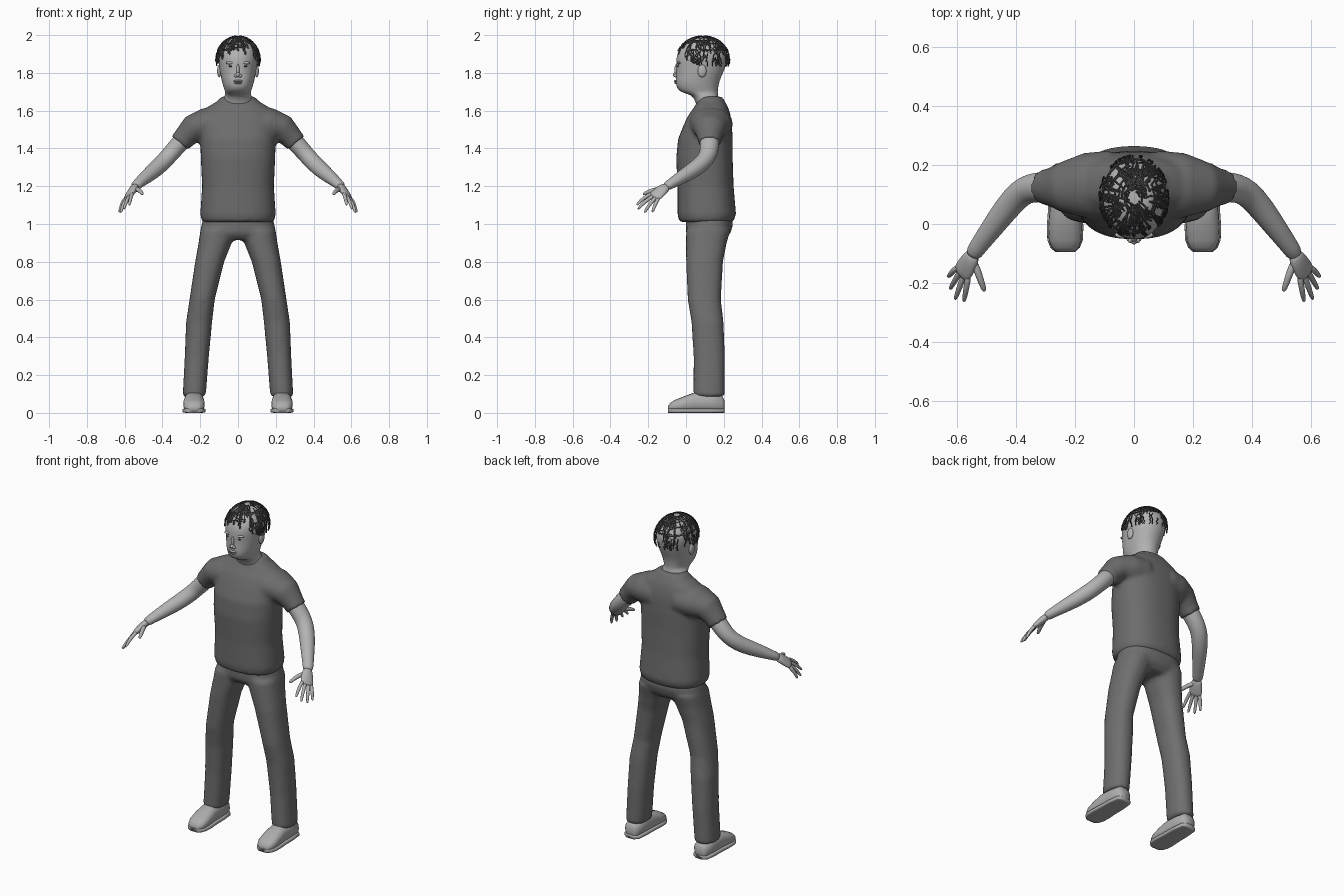
import bpy, bmesh, math, random
from mathutils import Vector

if "Cube" in bpy.data.objects:
    bpy.data.objects.remove(bpy.data.objects["Cube"])


def material(name, v):
    m = bpy.data.materials.new(name)
    m.use_nodes = True
    m.diffuse_color = (v, v, v, 1)
    bsdf = m.node_tree.nodes["Principled BSDF"]
    bsdf.inputs["Base Color"].default_value = (v, v, v, 1)
    bsdf.inputs["Roughness"].default_value = 0.8
    return m


SKIN = material("light grey skin", 0.45)
SHIRT = material("dark grey shirt", 0.15)
TROUSERS = material("dark grey trousers", 0.16)
SHOE = material("light grey shoes", 0.42)
HAIR = material("charcoal hair", 0.07)
X, Y, Z = Vector((1, 0, 0)), Vector((0, 1, 0)), Vector((0, 0, 1))


def spow(v, p):
    return math.copysign(abs(v) ** (2 / p), v)


def loft(bm, sections, normal=None, ref=X, p=2.0, n=24):
    """Skin rings (x, y, z, ru, rv); rings face the path unless a normal is given."""
    centres = [Vector(s[:3]) for s in sections]
    rings = []
    for i, s in enumerate(sections):
        t = normal or (centres[min(i + 1, len(centres) - 1)] - centres[max(i - 1, 0)]).normalized()
        u = (ref - t * ref.dot(t)).normalized()
        v = t.cross(u)
        ring = []
        for k in range(n):
            a = math.tau * k / n
            ring.append(bm.verts.new(centres[i] + u * s[3] * spow(math.cos(a), p)
                                     + v * s[4] * spow(math.sin(a), p)))
        rings.append(ring)
    for r, q in zip(rings, rings[1:]):
        for k in range(n):
            bm.faces.new((r[k], r[(k + 1) % n], q[(k + 1) % n], q[k]))
    bm.faces.new(rings[0][::-1])
    bm.faces.new(rings[-1])


def ball(bm, centre, size):
    res = bmesh.ops.create_uvsphere(bm, u_segments=16, v_segments=10, radius=1)
    for v in res["verts"]:
        v.co = Vector(centre) + Vector(a * b for a, b in zip(v.co, size))


def finish(name, bm, mat, voxel=0, subdiv=0, smooth=5):
    bmesh.ops.recalc_face_normals(bm, faces=bm.faces)
    me = bpy.data.meshes.new(name)
    bm.to_mesh(me)
    bm.free()
    me.materials.append(mat)
    me.polygons.foreach_set("use_smooth", [True] * len(me.polygons))
    ob = bpy.data.objects.new(name, me)
    bpy.context.collection.objects.link(ob)
    if voxel:
        m = ob.modifiers.new("blend", "REMESH")
        m.mode, m.voxel_size, m.use_smooth_shade = "VOXEL", voxel, True
        m = ob.modifiers.new("soften", "SMOOTH")
        m.factor, m.iterations = 0.5, smooth
    if subdiv:
        m = ob.modifiers.new("subdivide", "SUBSURF")
        m.levels = m.render_levels = subdiv
    return ob


def slices(rows):
    """Turn (z, front, back, half width) into level rings on the centre line."""
    return [(0, (f + b) / 2, z, w, (b - f) / 2) for z, f, b, w in rows]


def sided(sections, s):
    return [(s * q[0],) + tuple(q[1:]) for q in sections]


# T-shirt: torso blended with both sleeves
bm = bmesh.new()
loft(bm, slices([(1.01, -.035, .25, .19), (1.05, -.045, .265, .2), (1.2, -.045, .252, .19),
                 (1.35, -.052, .247, .197), (1.45, -.042, .247, .2), (1.53, -.01, .243, .2),
                 (1.58, .015, .235, .195), (1.62, .045, .222, .16), (1.65, .06, .205, .11),
                 (1.675, .075, .19, .088)]), Z, p=2.4, n=40)
sleeve = [(.08, .13, 1.53, .09, .12), (.17, .13, 1.525, .09, .11), (.24, .125, 1.505, .074, .086),
          (.285, .125, 1.455, .06, .064), (.308, .125, 1.428, .057, .06)]
for s in (1, -1):
    loft(bm, sided(sleeve, s), ref=Z)
finish("t_shirt", bm, SHIRT, voxel=0.012)

# Trousers: hips blended with both legs
bm = bmesh.new()
loft(bm, slices([(1.05, 0, .24, .18), (1.0, 0, .25, .192), (.95, 0, .235, .2),
                 (.915, .03, .2, .13)]), Z, p=2.4, n=40)
leg = [(.105, .118, .97, .094, .118), (.121, .108, .9, .088, .108), (.15, .098, .8, .077, .098),
       (.19, .097, .6, .067, .088), (.206, .114, .48, .069, .085), (.218, .123, .3, .064, .083),
       (.232, .122, .085, .061, .083)]
for s in (1, -1):
    loft(bm, sided(leg, s), Z, p=2.3)
finish("trousers", bm, TROUSERS, voxel=0.012)

# Head, neck and ears
bm = bmesh.new()
loft(bm, slices([(1.58, .07, .18, .085), (1.65, .05, .175, .078), (1.685, .03, .17, .07),
                 (1.695, -.025, .168, .066), (1.72, -.052, .17, .076), (1.76, -.056, .178, .087),
                 (1.8, -.05, .197, .095), (1.85, -.054, .217, .103), (1.9, -.05, .222, .11),
                 (1.94, -.025, .203, .096), (1.97, .008, .172, .07), (1.987, .04, .14, .042)]),
     Z, p=2.15, n=28)
for s in (1, -1):
    ball(bm, (s * .099, .085, 1.81), (.012, .024, .034))
    ball(bm, (s * .04, -.037, 1.853), (.026, .012, .008))
    ball(bm, (s * .011, -.056, 1.785), (.01, .009, .009))
ball(bm, (0, -.055, 1.79), (.012, .015, .013))
ball(bm, (0, -.052, 1.815), (.009, .01, .032))
ball(bm, (0, -.053, 1.757), (.026, .01, .006))
ball(bm, (0, -.051, 1.746), (.022, .01, .006))
finish("head", bm, SKIN, subdiv=1)

# Eyes and mouth line
bm = bmesh.new()
for s in (1, -1):
    ball(bm, (s * .038, -.042, 1.835), (.013, .005, .004))
ball(bm, (0, -.059, 1.7515), (.02, .004, .0015))
finish("eyes_and_mouth", bm, HAIR)

# Arms and hands
arm = [(.26, .125, 1.48, .05, .052), (.308, .125, 1.428, .048, .052), (.35, .122, 1.38, .046, .05),
       (.385, .105, 1.34, .045, .047), (.43, .055, 1.295, .044, .044), (.485, -.02, 1.25, .037, .037),
       (.53, -.08, 1.213, .026, .03), (.55, -.112, 1.193, .024, .028)]
palm = [(.54, -.096, 1.203, .026, .022), (.557, -.128, 1.18, .035, .021), (.575, -.155, 1.155, .04, .017),
        (.587, -.175, 1.138, .037, .012)]
index, pinky = Vector((.563, -.193, 1.155)), Vector((.606, -.153, 1.122))
tips = [(.575, -.262, 1.1), (.605, -.255, 1.078), (.622, -.22, 1.06), (.628, -.178, 1.062)]
for s, side in ((1, "left"), (-1, "right")):
    bm = bmesh.new()
    loft(bm, sided(arm, s), ref=Z)
    finish(side + "_arm", bm, SKIN, subdiv=1)
    bm = bmesh.new()
    across = pinky - index
    across.x *= s
    loft(bm, sided(palm, s), ref=across.normalized(), n=16)
    fingers = [(index.lerp(pinky, i / 3), Vector(t), .011) for i, t in enumerate(tips)]
    fingers.append((Vector((.538, -.135, 1.185)), Vector((.505, -.228, 1.157)), .014))
    for base, tip, r in fingers:
        root = base.lerp(Vector(palm[1][:3]), .3)
        mid = base.lerp(tip, .5) + Z * .008
        path = [(*root, r, r), (*base, r, r), (*mid, r * .9, r * .9),
                (*mid.lerp(tip, .85), r * .7, r * .7), (*tip, r * .35, r * .35)]
        loft(bm, sided(path, s), ref=Z, n=10)
    finish(side + "_hand", bm, SKIN, subdiv=1)

# Shoes with thin soles
upper = [(.205, .025, .03), (.19, .045, .045), (.12, .052, .052), (.045, .053, .052),
         (-.01, .057, .042), (-.055, .055, .033), (-.08, .045, .026), (-.095, .028, .017)]
for s, side in ((1, "left"), (-1, "right")):
    bm = bmesh.new()
    loft(bm, [(s * .233, y, h + .004, w, h) for y, w, h in upper], -Y, p=2.5, n=20)
    loft(bm, [(s * .233, y, .012, w + .005, .012) for y, w, h in upper], -Y, p=5, n=20)
    finish(side + "_shoe", bm, SHOE)

# Hair: fine strands lying over the scalp, some combed down and some across
random.seed(4)
curve = bpy.data.curves.new("hair", "CURVE")
curve.dimensions = "3D"
curve.bevel_depth, curve.bevel_resolution = .0028, 0


def scalp(azimuth, polar):
    lift = 1 + random.uniform(-.015, .015)
    return Vector((.117 * math.sin(polar) * math.sin(azimuth) * lift,
                   .09 - .142 * math.sin(polar) * math.cos(azimuth) * lift,
                   1.87 + .126 * math.cos(polar)))


for i in range(330):
    az = random.uniform(-math.pi, math.pi)
    limit = 1.2 + .65 * min(1, abs(az) / 1.5)
    start = random.uniform(.08, .85) * limit
    if i % 3:
        end = min(limit, start + random.uniform(.3, .65))
        route = [(az + random.uniform(-.05, .05), start + (end - start) * k / 5) for k in range(6)]
    else:
        start = min(start, 1.15)
        sweep = random.uniform(.25, .5) / max(.35, math.sin(start))
        route = [(az + sweep * k / 5, start + random.uniform(-.03, .03)) for k in range(6)]
    strand = curve.splines.new("POLY")
    strand.points.add(len(route) - 1)
    for point, (a, q) in zip(strand.points, route):
        point.co = (*scalp(a, q), 1)
curve.materials.append(HAIR)
bpy.context.collection.objects.link(bpy.data.objects.new("hair", curve))
